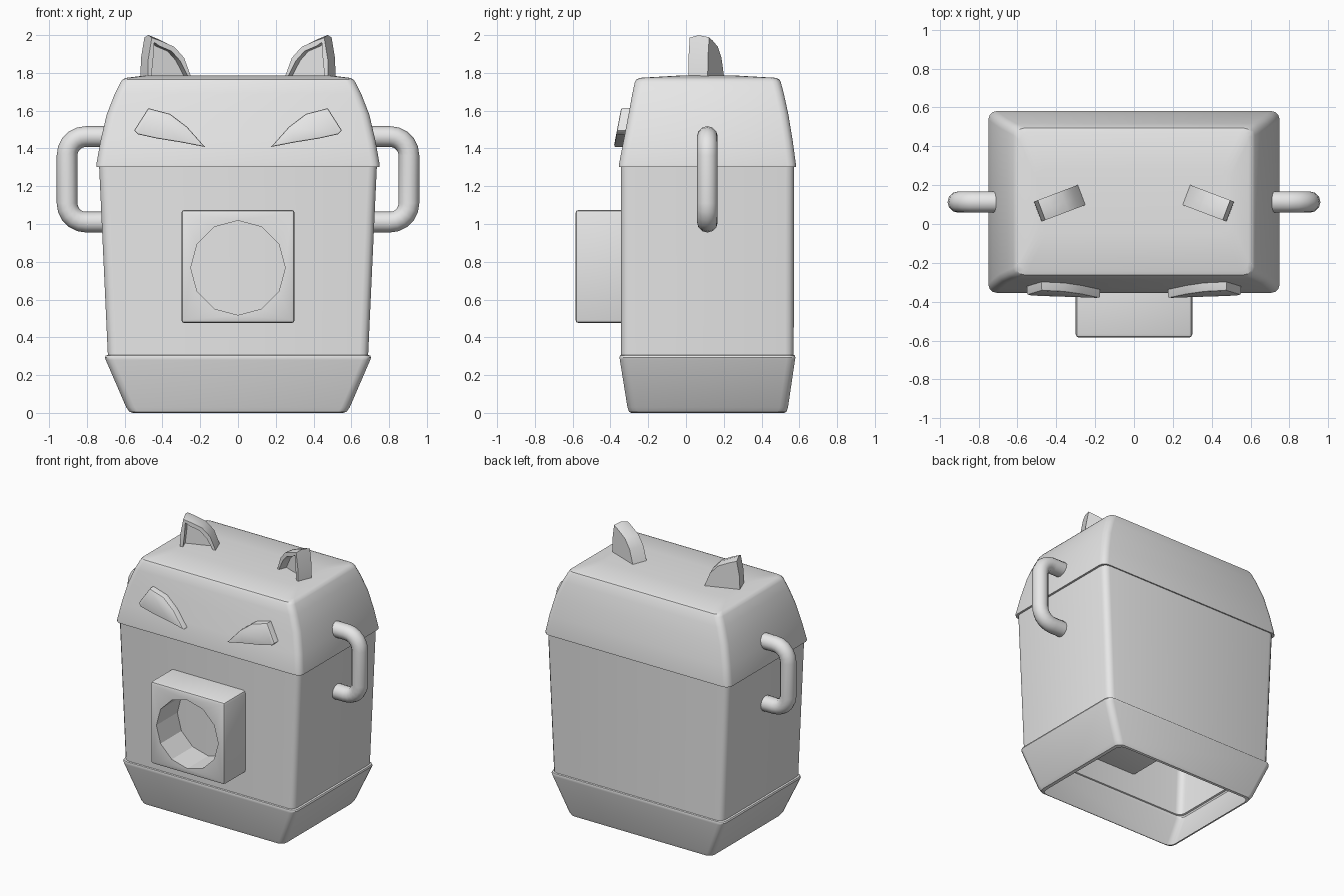
import bpy, bmesh, math
from mathutils import Vector

if "Cube" in bpy.data.objects:
    bpy.data.objects.remove(bpy.data.objects["Cube"])

GREY = (0.8, 0.8, 0.8, 1.0)
mat = bpy.data.materials.new("light grey")
mat.use_nodes = True
mat.diffuse_color = GREY
mat.node_tree.nodes["Principled BSDF"].inputs["Base Color"].default_value = GREY


def finish(bm, name, angle=32):
    """Turn a bmesh into a named, smooth-by-angle object."""
    bmesh.ops.recalc_face_normals(bm, faces=bm.faces)
    me = bpy.data.meshes.new(name)
    bm.to_mesh(me)
    bm.free()
    me.materials.append(mat)
    me.shade_smooth()
    me.set_sharp_from_angle(angle=math.radians(angle))
    ob = bpy.data.objects.new(name, me)
    bpy.context.scene.collection.objects.link(ob)
    return ob


def rounded_ring(bm, hx, y0, y1, z, r=0.045, seg=3):
    """Rounded rectangle of vertices at height z."""
    ring = []
    corners = ((hx - r, y1 - r, 0), (-hx + r, y1 - r, 90),
               (-hx + r, y0 + r, 180), (hx - r, y0 + r, 270))
    for cx, cy, start in corners:
        for i in range(seg + 1):
            a = math.radians(start + 90 * i / seg)
            ring.append(bm.verts.new((cx + r * math.cos(a), cy + r * math.sin(a), z)))
    return ring


def loft(name, sections, cap=False):
    """Open shell through a stack of rounded rectangles."""
    bm = bmesh.new()
    rings = [rounded_ring(bm, *s) for s in sections]
    for a, b in zip(rings, rings[1:]):
        n = len(a)
        for i in range(n):
            bm.faces.new((a[i], a[(i + 1) % n], b[(i + 1) % n], b[i]))
    if cap:
        bm.faces.new(rings[-1])
    return finish(bm, name)


def prism(bm, front, back):
    """Solid between two matching outlines; returns the front face."""
    f = [bm.verts.new(p) for p in front]
    b = [bm.verts.new(p) for p in back]
    face = bm.faces.new(f)
    bm.faces.new(b[::-1])
    n = len(f)
    for i in range(n):
        bm.faces.new((f[i], b[i], b[(i + 1) % n], f[(i + 1) % n]))
    bmesh.ops.recalc_face_normals(bm, faces=bm.faces)
    return face


# Open-bottomed casing: half width, front y, back y, height
loft("base", [(0.555, -0.29, 0.52, 0.0), (0.575, -0.302, 0.532, 0.006),
              (0.592, -0.31, 0.54, 0.03), (0.70, -0.35, 0.577, 0.28),
              (0.704, -0.352, 0.579, 0.292), (0.70, -0.35, 0.577, 0.303),
              (0.689, -0.343, 0.57, 0.307)])
loft("body", [(0.689, -0.343, 0.57, 0.307), (0.735, -0.345, 0.573, 1.302)])
loft("lid", [(0.735, -0.345, 0.573, 1.302), (0.75, -0.355, 0.582, 1.302),
             (0.75, -0.355, 0.582, 1.315), (0.728, -0.331, 0.565, 1.44),
             (0.695, -0.304, 0.542, 1.58), (0.652, -0.284, 0.518, 1.69),
             (0.622, -0.271, 0.502, 1.75), (0.61, -0.262, 0.494, 1.766),
             (0.59, -0.24, 0.472, 1.774), (0.50, -0.05, 0.28, 1.785)], cap=True)

# Square window housing with a twelve-sided hole, passing through the front wall
bm = bmesh.new()
bmesh.ops.create_cube(bm, size=1)
for v in bm.verts:
    v.co = Vector((v.co.x * 0.6, -0.343 + v.co.y * 0.485, 0.775 + v.co.z * 0.6))
bmesh.ops.bevel(bm, geom=bm.edges[:], offset=0.018, segments=2, affect='EDGES', profile=0.5)
housing = finish(bm, "window_housing")

bm = bmesh.new()
ring = [(0.25 * math.sin(math.tau * i / 12), 0.768 + 0.25 * math.cos(math.tau * i / 12))
        for i in range(12)]
prism(bm, [(x, -0.8, z) for x, z in ring], [(x, 0.1, z) for x, z in ring])
cutter = finish(bm, "hole_cutter")
cutter.hide_render = True
mod = housing.modifiers.new("hole", 'BOOLEAN')
mod.object = cutter
mod.solver = 'EXACT'
bpy.context.view_layer.objects.active = housing
bpy.ops.object.modifier_apply(modifier=mod.name)
bpy.data.objects.remove(cutter)
housing.data.set_sharp_from_angle(angle=math.radians(28))

# Outlines of the paired parts, drawn for the +x side
EYE = [(0.55, 1.495), (0.475, 1.613), (0.36, 1.583), (0.27, 1.515), (0.175, 1.408),
       (0.30, 1.432), (0.43, 1.453), (0.53, 1.475)]
EAR = [(0.0, -0.02), (0.002, 0.09), (0.022, 0.215), (0.075, 0.195),
       (0.15, 0.16), (0.205, 0.095), (0.25, -0.02)]


def lid_front(z):
    return -0.355 + (z - 1.315) * 0.19


def eye(side, s):
    bm = bmesh.new()
    face = prism(bm, [(s * x, lid_front(z) - 0.045, z) for x, z in EYE],
                 [(s * x, lid_front(z) + 0.02, z) for x, z in EYE])
    bmesh.ops.bevel(bm, geom=list(face.edges), offset=0.008, segments=2,
                    affect='EDGES', profile=0.5)
    finish(bm, side + "_eye")


def ear(side, s):
    # Slightly turned towards the middle, with a hollow front
    along = Vector((-0.935, 0.355, 0))
    inward = Vector((0.355, 0.935, 0))
    start = Vector((0.477, 0.012, 1.785))

    def place(u, h, d, lean=0.0):
        p = start + along * u + inward * d + Vector((0, 0, h))
        p.x *= s
        return p

    bm = bmesh.new()
    front = [place(u, h - max(h - 0.1, 0) * 0.12, 0.0) for u, h in EAR]
    back = [place(u, h, 0.11) for u, h in EAR]
    mid = [place(u, h, 0.05) for u, h in EAR]
    back = [b - Vector((0, 0, max(h - 0.1, 0) * 0.1)) for b, (u, h) in zip(back, EAR)]
    rings = [[bm.verts.new(p) for p in ps] for ps in (front, mid, back)]
    n = len(EAR)
    for a, b in zip(rings, rings[1:]):
        for i in range(n):
            bm.faces.new((a[i], a[(i + 1) % n], b[(i + 1) % n], b[i]))
    face = bm.faces.new(rings[0])
    bm.faces.new(rings[-1])
    bmesh.ops.recalc_face_normals(bm, faces=bm.faces)
    bmesh.ops.inset_region(bm, faces=[face], thickness=0.028)
    floor = bmesh.ops.extrude_face_region(bm, geom=[face])
    move = Vector((inward.x * s, inward.y, 0)) * 0.06
    bmesh.ops.translate(bm, vec=move,
                        verts=[g for g in floor["geom"] if isinstance(g, bmesh.types.BMVert)])
    if face.is_valid:
        bmesh.ops.delete(bm, geom=[face], context='FACES_ONLY')
    finish(bm, side + "_ear", 40)


def handle(side, s):
    # Round tube swept along a C-shaped path
    r, bend, sides = 0.055, 0.1, 12
    xo, top, low, y = 0.905, 1.463, 1.01, 0.113
    path = [(0.66, top, 0, 1)]
    for cz, first in ((top - bend, 90), (low + bend, 0)):
        for i in range(6):
            a = math.radians(first - 18 * i)
            path.append((xo - bend + bend * math.cos(a), cz + bend * math.sin(a),
                         math.cos(a), math.sin(a)))
    path.append((0.66, low, 0, -1))
    bm = bmesh.new()
    rings = []
    for x, z, nx, nz in path:
        ring = []
        for k in range(sides):
            t = math.tau * k / sides
            c = r * math.cos(t)
            ring.append(bm.verts.new((s * (x + nx * c), y + r * math.sin(t), z + nz * c)))
        rings.append(ring)
    for a, b in zip(rings, rings[1:]):
        for k in range(sides):
            bm.faces.new((a[k], a[(k + 1) % sides], b[(k + 1) % sides], b[k]))
    bm.faces.new(rings[0])
    bm.faces.new(rings[-1])
    finish(bm, side + "_handle", 40)


for side, s in (("left", 1), ("right", -1)):
    eye(side, s)
    ear(side, s)
    handle(side, s)
